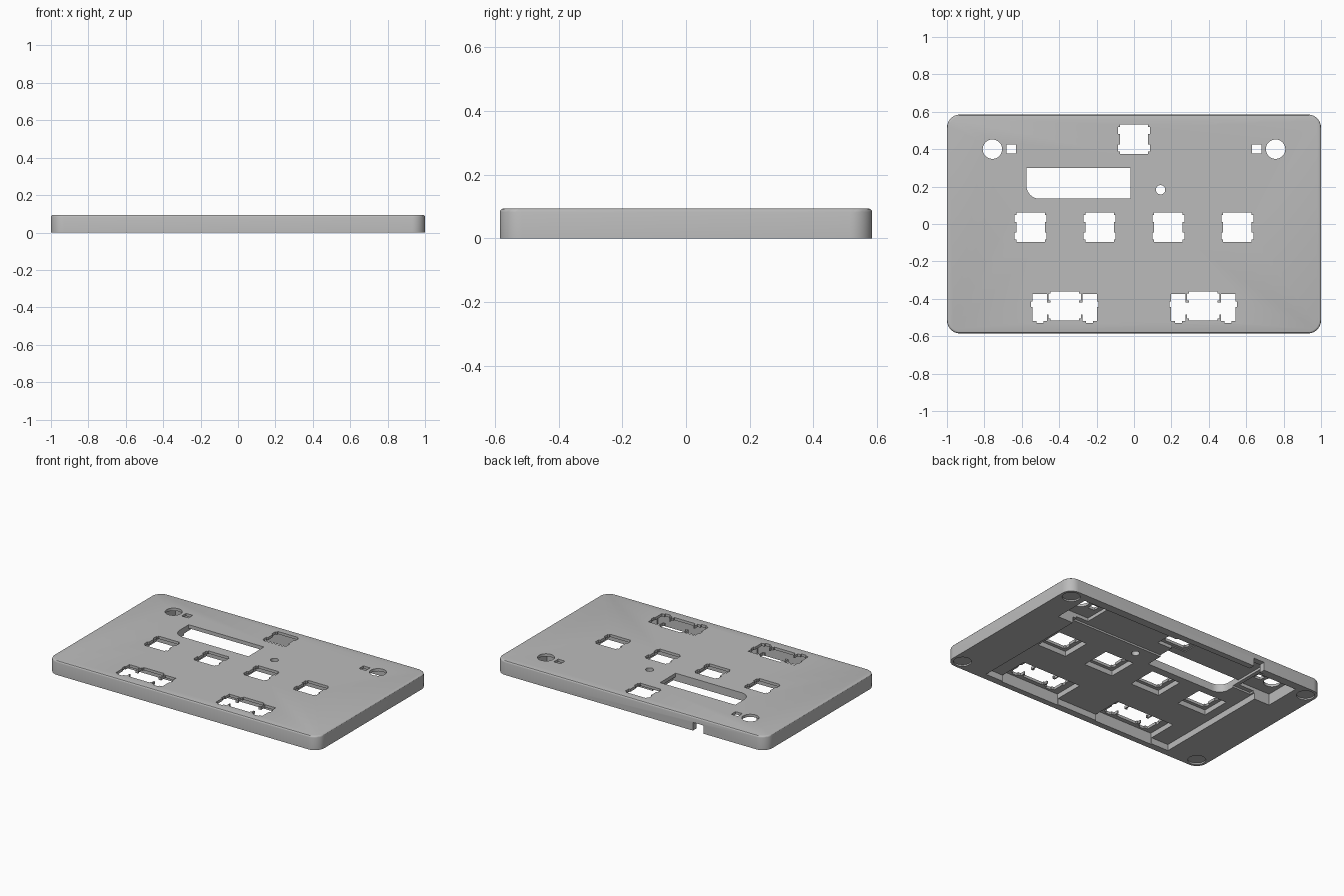
import bpy, bmesh, math

if "Cube" in bpy.data.objects:
    bpy.data.objects.remove(bpy.data.objects["Cube"])

TOP, CAVITY, THIN = 0.094, 0.042, 0.076

grey = bpy.data.materials.new("matte_grey")
grey.use_nodes = True
colour = (0.5, 0.5, 0.5, 1)
grey.diffuse_color = colour
grey.node_tree.nodes["Principled BSDF"].inputs["Base Color"].default_value = colour


def rounded(x0, x1, y0, y1, radii, steps=10):
    """Rectangle outline; radii run left front, right front, right back, left back."""
    pts = []
    corners = [(x0, y0, 1, 1), (x1, y0, -1, 1), (x1, y1, -1, -1), (x0, y1, 1, -1)]
    for i, ((x, y, sx, sy), r) in enumerate(zip(corners, radii)):
        if r == 0:
            pts.append((x, y))
            continue
        for k in range(steps + 1):
            a = math.pi * (1 + i / 2) + k / steps * math.pi / 2
            pts.append((x + sx * r + r * math.cos(a), y + sy * r + r * math.sin(a)))
    return pts


def prism(name, outline, z0, z1, bevel=0):
    bm = bmesh.new()
    face = bm.faces.new([bm.verts.new((x, y, z0)) for x, y in outline])
    ext = bmesh.ops.extrude_face_region(bm, geom=[face])["geom"]
    verts = [v for v in ext if isinstance(v, bmesh.types.BMVert)]
    bmesh.ops.translate(bm, verts=verts, vec=(0, 0, z1 - z0))
    bmesh.ops.recalc_face_normals(bm, faces=bm.faces)
    if bevel:
        rim = [e for e in bm.edges if all(v.co.z > z1 - 1e-5 for v in e.verts)]
        bmesh.ops.bevel(bm, geom=rim, offset=bevel, segments=3, profile=0.5, affect='EDGES')
    mesh = bpy.data.meshes.new(name)
    bm.to_mesh(mesh)
    bm.free()
    mesh.materials.append(grey)
    obj = bpy.data.objects.new(name, mesh)
    bpy.context.collection.objects.link(obj)
    return obj


# Outer shell with a softened top rim
plate = prism("top_case", rounded(-1, 1, -0.585, 0.585, [0.07] * 4), 0, TOP, 0.011)
bpy.context.view_layer.objects.active = plate
plate.select_set(True)


def cut(outline, z0=-0.05, z1=0.2):
    cutter = prism("cutter", outline, z0, z1)
    cutter.hide_render = True
    mod = plate.modifiers.new("cut", 'BOOLEAN')
    mod.operation, mod.solver, mod.object = 'DIFFERENCE', 'EXACT', cutter
    bpy.ops.object.modifier_apply(modifier=mod.name)
    bpy.data.objects.remove(cutter)


def box(x0, x1, y0, y1, z1=0.2):
    cut(rounded(min(x0, x1), max(x0, x1), y0, y1, [0] * 4), z1=z1)


def disc(x, y, r, z1=0.2, n=32):
    cut([(x + r * math.cos(k * math.tau / n), y + r * math.sin(k * math.tau / n))
         for k in range(n)], z1=z1)


def switch_hole(x, y):
    box(x - 0.076, x + 0.076, y - 0.078, y + 0.078)
    for dy in (-0.047, 0.047):
        box(x - 0.086, x + 0.086, y + dy - 0.019, y + dy + 0.019)


# Main cavity, and the shallow step behind it
box(-0.72, 0.72, -0.538, 0.53, CAVITY)
box(-0.71, 0.69, 0.25, 0.525, CAVITY + 0.012)

# Circuit board pocket with the display window and cable notch
cut(rounded(-0.575, 0.0, 0.135, 0.545, [0.07, 0, 0, 0]), z1=THIN - 0.006)
cut(rounded(-0.575, -0.018, 0.135, 0.3, [0.07, 0, 0, 0]))
box(-0.54, -0.46, 0.5, 0.7, 0.055)

# Switch pockets and holes
switches = [(x, -0.017) for x in (-0.553, -0.184, 0.184, 0.553)] + [(0, 0.453)]
for x, y in switches:
    box(x - 0.108, x + 0.108, y - 0.1, min(y + 0.1, 0.54), THIN)
    switch_hole(x, y)

# Wide key openings with stabiliser slots
for x in (-0.37, 0.37):
    box(x - 0.22, x + 0.22, -0.545, -0.335, THIN)
    switch_hole(x, -0.438)
    box(x - 0.1, x + 0.1, -0.485, -0.42)
    for s in (-1, 1):
        box(x + s * 0.094, x + s * 0.172, -0.518, -0.375)
        box(x + s * 0.114, x + s * 0.152, -0.53, -0.5)
        box(x + s * 0.16, x + s * 0.18, -0.445, -0.415)

# Side pockets with round and square openings, and foot recesses
for s in (-1, 1):
    box(s * 0.6, s * 0.835, 0.28, 0.53, THIN)
    disc(s * 0.757, 0.4, 0.052)
    box(s * 0.632, s * 0.682, 0.378, 0.424)
    for t in (-1, 1):
        disc(s * 0.928, t * 0.513, 0.055, 0.01)

# Small round button hole
disc(0.142, 0.183, 0.025)

bpy.ops.object.shade_smooth_by_angle(angle=math.radians(30))
